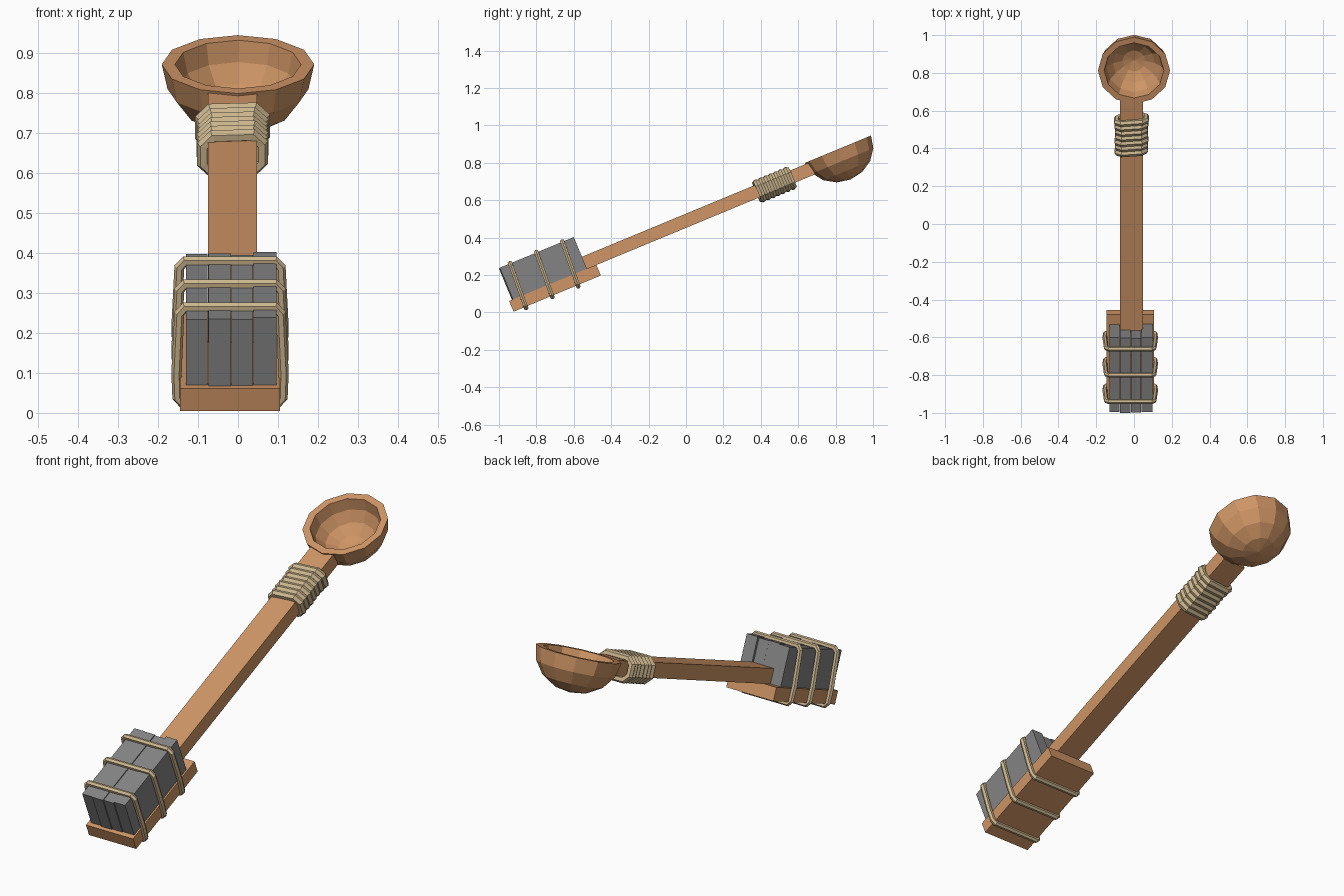
import bpy, bmesh, math, random
from mathutils import Matrix, Vector

if "Cube" in bpy.data.objects:
    bpy.data.objects.remove(bpy.data.objects["Cube"])

random.seed(4)
# Everything is laid out in a level frame (x, s along arm, t up), then tilted
TILT = Matrix.Rotation(math.atan2(0.383, 0.924), 4, 'X')


def material(name, rgb):
    m = bpy.data.materials.new(name)
    m.diffuse_color = (*rgb, 1)
    m.use_nodes = True
    m.node_tree.nodes["Principled BSDF"].inputs["Base Color"].default_value = m.diffuse_color
    return m


WOOD = material("warm_wood", (0.62, 0.30, 0.13))
STONE = material("grey_stone", (0.23, 0.23, 0.23))
ROPE = material("tan_rope", (0.62, 0.48, 0.28))


def finish(name, bm, mat):
    bmesh.ops.recalc_face_normals(bm, faces=bm.faces)
    me = bpy.data.meshes.new(name)
    bm.to_mesh(me)
    bm.free()
    me.materials.append(mat)
    ob = bpy.data.objects.new(name, me)
    ob.matrix_world = TILT
    bpy.context.collection.objects.link(ob)
    return ob


def box(name, x, s, t, mat):
    bm = bmesh.new()
    bmesh.ops.create_cube(bm, size=1)
    for v in bm.verts:
        v.co = [(lo + hi) / 2 + c * (hi - lo) for c, (lo, hi) in zip(v.co, (x, s, t))]
    return finish(name, bm, mat)


def rope(name, loops, radius, sides=6):
    """Sweep a round section along each closed loop lying across the arm."""
    bm = bmesh.new()
    for pts in loops:
        n = len(pts)
        rings = []
        for i, p in enumerate(pts):
            d0 = (p - pts[i - 1]).normalized()
            d1 = (pts[(i + 1) % n] - p).normalized()
            out = (d0 + d1).normalized().cross(Vector((0, 1, 0))).normalized()
            rings.append([bm.verts.new(p + radius * (out * math.cos(a) + Vector((0, math.sin(a), 0))))
                          for a in (2 * math.pi * k / sides for k in range(sides))])
        for i in range(n):
            a, b = rings[i], rings[(i + 1) % n]
            for k in range(sides):
                j = (k + 1) % sides
                bm.faces.new((a[k], a[j], b[j], b[k]))
    return finish(name, bm, ROPE)


# Wooden arm and base plank
box("throwing_arm", (-0.075, 0.048), (-0.55, 0.92), (0.418, 0.488), WOOD)
box("base_plank", (-0.145, 0.105), (-0.85, -0.345), (0.357, 0.419), WOOD)

# Counterweight slabs side by side
edges = [-0.131, -0.075, -0.017, 0.038, 0.098]
ends = [(-0.830, -0.402, 0.597), (-0.834, -0.406, 0.600), (-0.831, -0.409, 0.598), (-0.828, -0.400, 0.602)]
for i, (s0, s1, top) in enumerate(ends):
    box(f"weight_slab_{i + 1}", (edges[i] + 0.001, edges[i + 1] - 0.001), (s0, s1), (0.417, top), STONE)

# Three lashings around the slabs and plank
half = [(0.112, 0.605), (0.127, 0.588), (0.134, 0.43), (0.132, 0.365), (0.118, 0.349)]
outline = half + [(-x, t) for x, t in reversed(half)]
lashings = []
for s in (-0.768, -0.616, -0.466):
    lashings.append([Vector((x - 0.02, s + (t - 0.6) * 0.05, t)) for x, t in outline])
rope("weight_lashings", lashings, 0.013)

# Rope wrapped round the arm below the bowl
wraps = []
for i in range(7):
    w, h, c = 0.075 + random.uniform(-0.004, 0.003), 0.048, 0.024
    s = 0.611 + i * 0.029
    oct_ = [(w - c, h), (w, h - c), (w, c - h), (w - c, -h), (c - w, -h), (-w, c - h), (-w, h - c), (c - w, h)]
    wraps.append([Vector((x - 0.0135, s + x * 0.08, t + 0.45)) for x, t in oct_])
rope("arm_wrapping", wraps, 0.0175)

# Hollow bowl: outer shell, flat rim, inner shell
SEG, BANDS = 12, 4
bm = bmesh.new()
profile = []
for r, d in ((0.191, 0.175), (0.158, 0.142)):
    arc = [(r * math.cos(a), -d * math.sin(a)) for a in (math.pi / 2 * k / BANDS for k in range(BANDS))]
    profile.append((arc, d))
rows = list(reversed(profile[0][0])) + profile[1][0]
rings = [[bm.verts.new((r * math.cos(2 * math.pi * k / SEG), 1.085 + r * math.sin(2 * math.pi * k / SEG), 0.495 + z))
          for k in range(SEG)] for r, z in rows]
poles = [bm.verts.new((0, 1.085, 0.495 - d)) for _, d in profile]
for k in range(SEG):
    j = (k + 1) % SEG
    for a, b in zip(rings, rings[1:]):
        bm.faces.new((a[k], a[j], b[j], b[k]))
    bm.faces.new((poles[0], rings[0][j], rings[0][k]))
    bm.faces.new((poles[1], rings[-1][k], rings[-1][j]))
finish("bowl", bm, WOOD)
